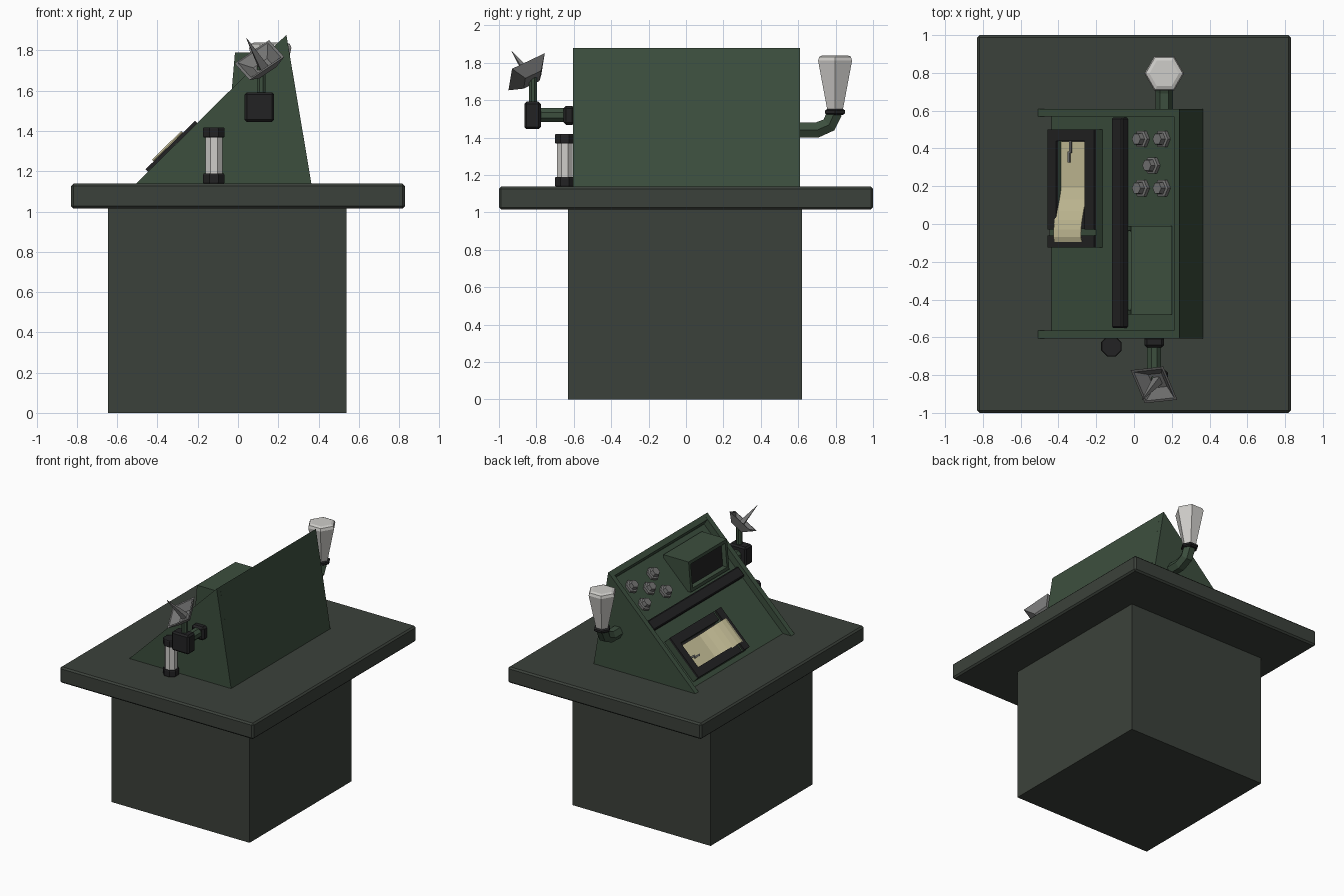
import bpy, bmesh, math
from mathutils import Matrix, Vector

if "Cube" in bpy.data.objects:
    bpy.data.objects.remove(bpy.data.objects["Cube"])


def material(name, r, g, b):
    m = bpy.data.materials.new(name)
    m.diffuse_color = (r, g, b, 1)
    m.use_nodes = True
    m.node_tree.nodes["Principled BSDF"].inputs["Base Color"].default_value = m.diffuse_color
    return m


TABLE = material("table dark grey green", .044, .053, .043)
GREEN = material("console green", .045, .077, .048)
BLACK = material("black", .016, .016, .017)
METAL = material("grey metal", .18, .18, .178)
WHITE = material("lamp white", .62, .61, .585)
PAPER = material("cream paper", .60, .55, .33)

# Frame of the sloping console face: (along slope, y, outward)
U = Vector((.714, 0, .70)).normalized()
N = Vector((-U.z, 0, U.x))
SLOPE = Matrix.Translation((-.51, 0, 1.14)) @ Matrix(
    ((U.x, 0, N.x, 0), (0, 1, 0, 0), (U.z, 0, N.z, 0), (0, 0, 0, 1)))
ID = Matrix.Identity(4)


def finish(name, bm, *mats):
    bmesh.ops.recalc_face_normals(bm, faces=bm.faces)
    me = bpy.data.meshes.new(name)
    bm.to_mesh(me)
    bm.free()
    for m in mats:
        me.materials.append(m)
    ob = bpy.data.objects.new(name, me)
    bpy.context.collection.objects.link(ob)
    return ob


def box(name, lo, hi, mat, matrix=ID, bevel=0):
    bm = bmesh.new()
    lo, hi = Vector(lo), Vector(hi)
    bmesh.ops.create_cube(bm, size=1, matrix=matrix @ Matrix.Translation((lo + hi) / 2)
                          @ Matrix.Diagonal((*(hi - lo), 1)))
    if bevel:
        bmesh.ops.bevel(bm, geom=bm.edges[:], offset=bevel, segments=1, affect='EDGES')
    return finish(name, bm, mat)


def prism(name, profile, y0, y1, mat):
    bm = bmesh.new()
    f = bm.faces.new([bm.verts.new((x, y0, z)) for x, z in profile])
    new = bmesh.ops.extrude_face_region(bm, geom=[f])["geom"]
    bmesh.ops.translate(bm, vec=(0, y1 - y0, 0),
                        verts=[v for v in new if isinstance(v, bmesh.types.BMVert)])
    bmesh.ops.recalc_face_normals(bm, faces=bm.faces)
    # the extruded source face stays as the first cap
    return finish(name, bm, mat)


def lathe(name, profile, sides, mat, matrix=ID, phase=0):
    """Low-poly turned shape from (radius, height) points, capped at both ends."""
    bm = bmesh.new()
    rings = []
    for r, z in profile:
        rings.append([bm.verts.new(matrix @ Vector((
            r * math.cos(phase + 2 * math.pi * i / sides),
            r * math.sin(phase + 2 * math.pi * i / sides), z))) for i in range(sides)])
    for a, b in zip(rings, rings[1:]):
        for i in range(sides):
            j = (i + 1) % sides
            bm.faces.new((a[i], a[j], b[j], b[i]))
    bm.faces.new(rings[0])
    bm.faces.new(rings[-1])
    return finish(name, bm, mat)


def at(x, y, z):
    return Matrix.Translation((x, y, z))


def slope_point(s, n):
    p = SLOPE @ Vector((s, 0, n))
    return p.x, p.z


# Pedestal and table top
box("pedestal", (-.645, -.63, 0), (.54, .62, 1.03), TABLE)
box("table_top", (-.83, -1, 1.015), (.83, 1, 1.138), TABLE, bevel=.012)

# Console: two cheeks, recessed sloping body, top lip
wedge = [(-.51, 1.135), (.365, 1.135), (.24, 1.878)]
prism("console_cheek_front", wedge, -.605, -.563, GREEN)
prism("console_cheek_back", wedge, .57, .61, GREEN)
prism("console_body", [(-.44, 1.135), (.365, 1.135), (.244, 1.855), slope_point(1.0, -.05)],
      -.563, .57, GREEN)
prism("console_top_lip", [slope_point(1.0, -.06), (.255, 1.79), (.24, 1.878), slope_point(1.01, 0)],
      -.563, .57, GREEN)
box("cross_bar", (.536, -.55, -.06), (.618, .565, -.008), BLACK, SLOPE, .008)

# Monitor hood with recessed black screen
hood = prism("monitor_hood", [(-.035, 1.56), (-.015, 1.79), (.2, 1.79), (.2, 1.7), (.06, 1.56)],
             -.48, -.01, GREEN)
hood.data.materials.append(BLACK)
bm = bmesh.new()
bm.from_mesh(hood.data)
front = min(bm.faces, key=lambda f: f.normal.x)
bmesh.ops.inset_region(bm, faces=[front], thickness=.035)
bmesh.ops.inset_region(bm, faces=[front], thickness=.012, depth=-.03)
front.material_index = 1
bm.to_mesh(hood.data)
bm.free()

# Knobs
for k, (s, y) in enumerate([(.732, .45), (.886, .45), (.81, .31), (.732, .19), (.886, .19)]):
    lathe(f"knob_{k + 1}", [(.05, -.055), (.05, -.03), (.036, -.026), (.032, .002)],
          6, METAL, SLOPE @ at(s, y, 0))

# Chart recorder: green housing with black faceplate around an opening
bars = {"low": ((.085, -.03), (.15, .5)), "high": ((.36, -.03), (.43, .5)),
        "end": ((.15, .44), (.36, .5)), "outlet": ((.085, -.125), (.43, -.06))}
for key, (a, b) in bars.items():
    box(f"recorder_housing_{key}", (*a, -.055), (*b, -.002), GREEN, SLOPE)
    box(f"recorder_faceplate_{key}", (*a, -.002), (*b, .014), BLACK, SLOPE)
box("recorder_floor", (.1, -.1, -.055), (.42, .46, -.034), BLACK, SLOPE)
box("recorder_slot", (.085, -.065, -.055), (.43, -.025, -.004), GREEN, SLOPE)

# Paper strip rolling out of the recorder
bm = bmesh.new()
path = [(.438, -.025), (.19, -.025), (.13, -.012), (.07, .005), (.02, .017),
        (-.03, .025), (-.07, .026), (-.095, .018)]
rows = [[bm.verts.new(SLOPE @ Vector((s, y, n + d))) for s, d in
         ((.142, 0), (.345, 0), (.345, -.003), (.142, -.003))] for y, n in path]
for a, b in zip(rows, rows[1:]):
    for i in range(4):
        bm.faces.new((a[i], a[i - 1], b[i - 1], b[i]))
bm.faces.new(rows[0])
bm.faces.new(rows[-1])
finish("paper_strip", bm, PAPER)
box("recorder_needle", (.23, .375, -.012), (.242, .445, -.004), METAL, SLOPE)
box("recorder_needle_tip", (.217, .325, -.014), (.229, .385, -.006), METAL, SLOPE)

# Lamp on a bent pipe at the back
cu = bpy.data.curves.new("pipe_path", 'CURVE')
cu.dimensions = '3D'
cu.bevel_depth, cu.bevel_resolution, cu.use_fill_caps = .047, 1, True
sp = cu.splines.new('POLY')
pts = [(.58, 1.44), (.70, 1.44), (.765, 1.468), (.795, 1.535)]
sp.points.add(len(pts) - 1)
for p, (y, z) in zip(sp.points, pts):
    p.co = (.16, y, z, 1)
tmp = bpy.data.objects.new("pipe_path", cu)
bpy.context.collection.objects.link(tmp)
mesh = bpy.data.meshes.new_from_object(tmp.evaluated_get(bpy.context.evaluated_depsgraph_get()))
bpy.data.objects.remove(tmp)
mesh.materials.clear()
mesh.materials.append(GREEN)
mesh.polygons.foreach_set("use_smooth", [False] * len(mesh.polygons))
bpy.context.collection.objects.link(bpy.data.objects.new("lamp_pipe", mesh))
lamp = at(.16, .797, 0)
lathe("lamp_collar", [(.05, 1.522), (.062, 1.53), (.062, 1.545), (.05, 1.552)], 6, BLACK, lamp)
lathe("lamp_shade", [(.048, 1.548), (.105, 1.812), (.098, 1.832), (.078, 1.84)], 6, WHITE, lamp)

# Glass tube with black caps at the front
tube = at(-.12, -.648, 0)
ph = math.pi / 8
lathe("tube_glass", [(.046, 1.17), (.046, 1.39)], 8, WHITE, tube, ph)
for nm, z in (("bottom", 1.138), ("top", 1.368)):
    lathe(f"tube_cap_{nm}", [(.054, z), (.058, z + .006), (.058, z + .044), (.054, z + .05)],
          8, BLACK, tube, ph)

# Antenna arm
box("arm_mount", (.055, -.655, 1.467), (.16, -.595, 1.57), BLACK, bevel=.014)
lathe("arm_pipe", [(.04, .64), (.04, .79)], 8, GREEN, at(.107, 0, 1.52)
      @ Matrix.Rotation(math.pi / 2, 4, 'X'), ph)
box("arm_joint", (.032, -.864, 1.445), (.18, -.776, 1.592), BLACK, bevel=.012)
lathe("antenna_post", [(.023, 1.58), (.023, 1.72)], 8, GREEN, at(.115, -.818, 0), ph)

# Square dish tilted up, with a central spike
nz = Vector((-.43, -.53, .73)).normalized()
nx = Vector((.18, .02, .12))
nx = (nx - nz * nx.dot(nz)).normalized()
ny = nz.cross(nx)
dish = at(.106, -.852, 1.752) @ Matrix((nx, ny, nz)).transposed().to_4x4()
q = math.sqrt(2)
lathe("antenna_dish", [(.05 * q, -.058), (.104 * q, 0), (.09 * q, 0), (.042 * q, -.044)],
      4, METAL, dish, math.pi / 4)
lathe("antenna_spike", [(.03, -.046), (.002, .148)], 4, METAL, dish, math.pi / 4)
